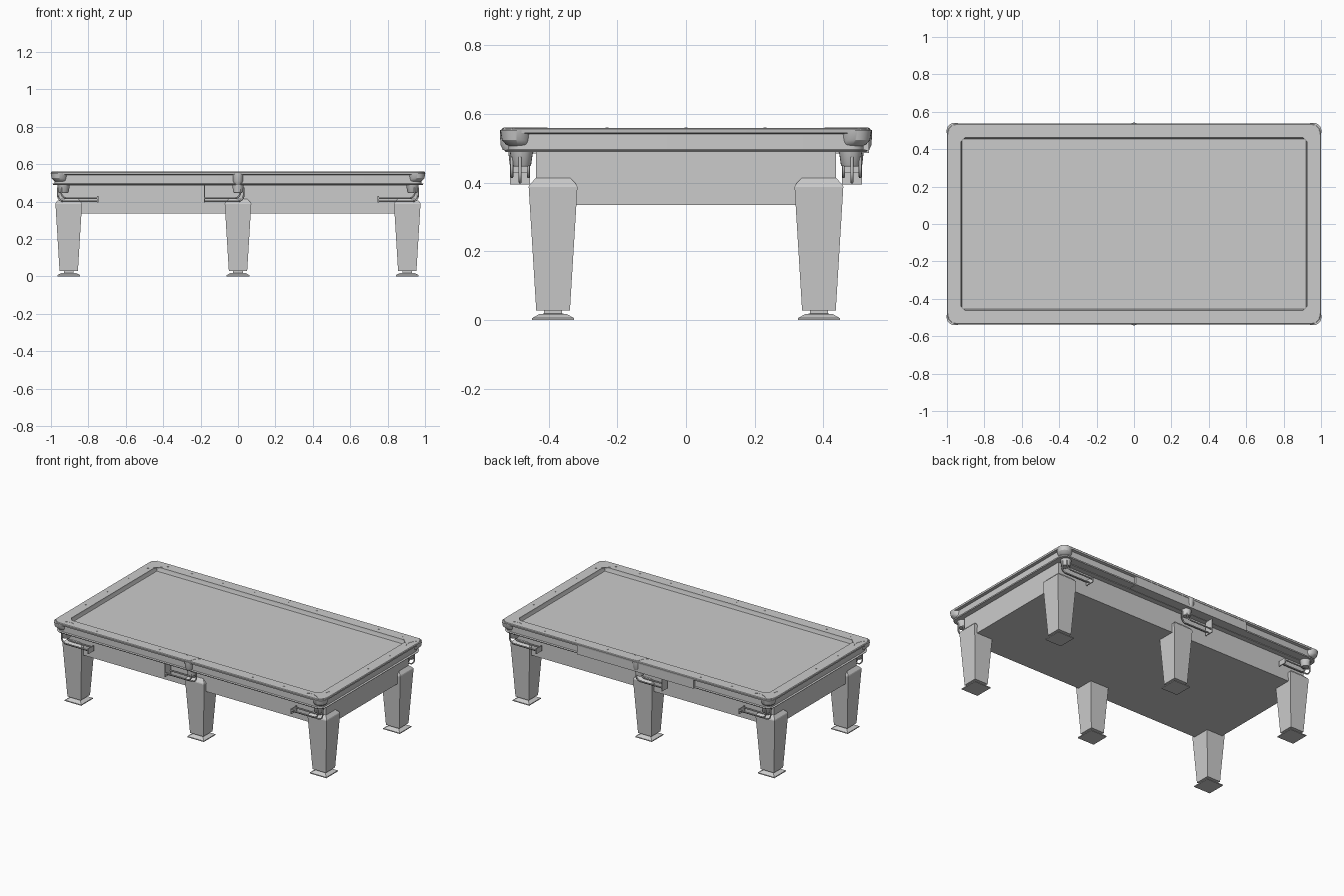
import bpy, bmesh
from math import sin, cos, pi

if "Cube" in bpy.data.objects:
    bpy.data.objects.remove(bpy.data.objects["Cube"])

def finish(name, bm, smooth=False):
    bmesh.ops.recalc_face_normals(bm, faces=bm.faces[:])
    me = bpy.data.meshes.new(name)
    bm.to_mesh(me)
    bm.free()
    ob = bpy.data.objects.new(name, me)
    bpy.context.collection.objects.link(ob)
    if smooth:
        bpy.ops.object.select_all(action='DESELECT')
        ob.select_set(True)
        bpy.context.view_layer.objects.active = ob
        bpy.ops.object.shade_smooth_by_angle(angle=pi / 6)
    return ob

def ring(cx, cy, hx, hy, r, z, n):
    """Rounded rectangle outline with n points per corner (n=1 is a plain rectangle)."""
    pts = []
    for k, (sx, sy) in enumerate([(1, 1), (-1, 1), (-1, -1), (1, -1)]):
        for i in range(n):
            a = k * pi / 2 + (i / (n - 1) * pi / 2 if n > 1 else pi / 4)
            q = r if n > 1 else 0
            pts.append((cx + sx * (hx - q) + q * cos(a), cy + sy * (hy - q) + q * sin(a), z))
    return pts

def loft(name, rings, closed=False, smooth=False):
    bm = bmesh.new()
    rows = [[bm.verts.new(p) for p in r] for r in rings]
    m = len(rows[0])
    pairs = list(zip(rows, rows[1:])) + ([(rows[-1], rows[0])] if closed else [])
    for a, b in pairs:
        for i in range(m):
            j = (i + 1) % m
            bm.faces.new((a[i], a[j], b[j], b[i]))
    if not closed:
        bm.faces.new(rows[0][::-1])
        bm.faces.new(rows[-1])
    return finish(name, bm, smooth)

def box(name, x0, x1, y0, y1, z0, z1):
    c = ((x0 + x1) / 2, (y0 + y1) / 2, abs(x1 - x0) / 2, abs(y1 - y0) / 2, 0)
    return loft(name, [ring(*c, z0, 1), ring(*c, z1, 1)])

def stack(name, cx, cy, profile, n=1, smooth=False):
    """Stacked square (n=1) or round sections from (half width, z) pairs."""
    return loft(name, [ring(cx, cy, h, h, h, z, n) for h, z in profile], smooth=smooth)

def rod(name, pts, r):
    cu = bpy.data.curves.new(name, 'CURVE')
    cu.dimensions = '3D'
    cu.bevel_depth = r
    cu.bevel_resolution = 2
    cu.use_fill_caps = True
    sp = cu.splines.new('POLY')
    sp.points.add(len(pts) - 1)
    for p, q in zip(sp.points, pts):
        p.co = (*q, 1)
    ob = bpy.data.objects.new(name, cu)
    bpy.context.collection.objects.link(ob)

def plate(name, pts, z0, z1):
    loft(name, [[(x, y, z) for x, y in pts] for z in (z0, z1)])

# Rail frame: (inset, z) profile swept round the table
profile = [(.10, .489), (.012, .489), (.008, .495), (.020, .497), (.020, .542), (.002, .545),
           (0, .556), (.004, .560), (.075, .560), (.077, .547), (.085, .525), (.10, .525)]
loft("rail_frame", [ring(0, 0, 1 - d, .537 - d, max(.06 - d, .003), z, 9) for d, z in profile],
     closed=True, smooth=True)

# Bed and body
box("playing_bed", -.93, .93, -.47, .47, .485, .534)
box("body", -.955, .955, -.436, .436, .335, .49)
box("back_panel", -.43, .43, .46, .533, .487, .546)

# Legs with spreading feet
for x in (-.905, 0, .905):
    for s in (-1, 1):
        y = s * .387
        stack("leg", x, y, [(.049, .028), (.071, .388), (.069, .394), (.049, .415)])
        stack("foot", x, y, [(.061, 0), (.061, .006), (.040, .018), (.026, .019), (.026, .03)])

# Ball runner: three bent rods and an end plate
def runner(cx, cy, end, top):
    d = 1 if end > cx else -1
    for off, zb in ((-.024, .418), (0, .402), (.024, .418)):
        b = .03
        x0 = cx - d * .018 if off == 0 else cx
        pts = [(x0, cy + off, .475)]
        pts += [(x0 + d * b * (1 - cos(t * pi / 12)), cy + off, zb + b * (1 - sin(t * pi / 12)))
                for t in range(7)]
        pts.append((end, cy + off, zb))
        rod("runner_rod", pts, .0045)
    box("runner_end", end - .003, end + .003, cy - .029, cy + .029, .395, top)

# Flared pocket inlay on the rail top
def flare(cx, cy, ux, uy, length):
    side = [(.070 - .052 * sin(t * pi / 12), length * (1 - cos(t * pi / 12))) for t in range(7)]
    loc = side + [(-w, v) for w, v in side[::-1]]
    plate("pocket_inlay", [(cx + w * uy + v * ux, cy - w * ux + v * uy) for w, v in loc], .557, .5612)

for sy in (-1, 1):
    # Corner pockets
    for sx in (-1, 1):
        loft("corner_casting", [ring(sx * (.957 - g), sy * (.496 - g), h, h, r, z, 7) for g, h, r, z in
             [(.018, .030, .028, .503), (.008, .037, .034, .512), (.002, .042, .04, .525),
              (0, .045, .042, .554)]], smooth=True)
        stack("corner_funnel", sx * .933, sy * .479, [(.024, .447), (.028, .452), (.037, .512)], 6, True)
        runner(sx * .945, sy * .483, sx * .75, .43)
        k = .7071
        flare(sx * .912, sy * .452, sx * k, sy * k, .095)
    # Middle pockets
    stack("middle_casting", 0, sy * .513, [(.020, .495), (.027, .510), (.029, .554)], 7, True)
    stack("middle_funnel", 0, sy * .487, [(.022, .447), (.026, .452), (.033, .512)], 6, True)
    runner(.012, sy * .483, -.18, .489)
    flare(0, sy * .463, 0, sy, .068)

# Rail sights
for s in (-1, 1):
    for x in (-.69, -.46, -.23, .23, .46, .69):
        stack("rail_sight", x, s * .50, [(.005, .558), (.005, .5615)], 3)
    for y in (-.23, 0, .23):
        stack("rail_sight", s * .963, y, [(.005, .558), (.005, .5615)], 3)
